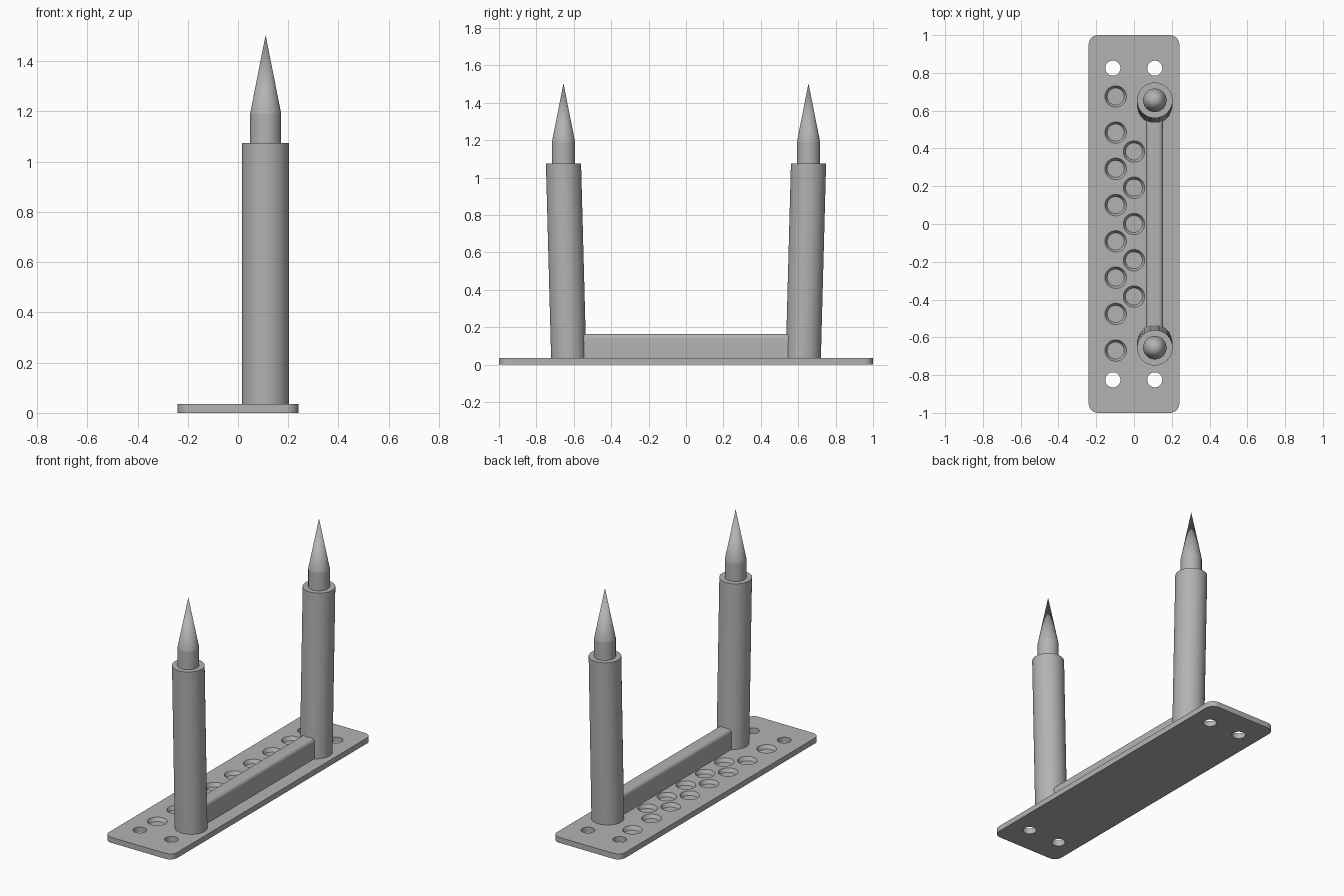
import bpy, bmesh, math
from mathutils import Matrix, Vector

cube = bpy.data.objects.get("Cube")
if cube:
    bpy.data.objects.remove(cube, do_unlink=True)

grey = bpy.data.materials.new("satin grey")
grey.use_nodes = True
grey.diffuse_color = (0.45, 0.45, 0.45, 1)
grey.node_tree.nodes["Principled BSDF"].inputs["Base Color"].default_value = (0.45, 0.45, 0.45, 1)

PLATE_TOP = 0.035
POST_X = 0.11


def finish(bm, name):
    """Turn a bmesh into an object with the grey material."""
    mesh = bpy.data.meshes.new(name)
    bm.to_mesh(mesh)
    bm.free()
    mesh.materials.append(grey)
    obj = bpy.data.objects.new(name, mesh)
    bpy.context.collection.objects.link(obj)
    return obj


def select(obj):
    bpy.ops.object.select_all(action='DESELECT')
    obj.select_set(True)
    bpy.context.view_layer.objects.active = obj


def smooth(obj):
    select(obj)
    bpy.ops.object.shade_smooth_by_angle(angle=math.radians(30))


def add_cone(bm, x, y, z0, z1, r0, r1, segments=48):
    """Cylinder or cone between two heights; returns its vertices."""
    return bmesh.ops.create_cone(
        bm, cap_ends=True, segments=segments, radius1=r0, radius2=r1, depth=z1 - z0,
        matrix=Matrix.Translation((x, y, (z0 + z1) / 2)))["verts"]


def add_box(bm, low, high):
    low, high = Vector(low), Vector(high)
    matrix = Matrix.Translation((low + high) / 2) @ Matrix.Diagonal((*(high - low), 1))
    bmesh.ops.create_cube(bm, size=1, matrix=matrix)


def round_edges(bm, rule, radius):
    edges = [e for e in bm.edges if rule(*(v.co for v in e.verts))]
    bmesh.ops.bevel(bm, geom=edges, offset=radius, segments=8, profile=0.5, affect='EDGES')


# Base plate with rounded corners
bm = bmesh.new()
add_box(bm, (-0.24, -1, 0), (0.24, 1, PLATE_TOP))
round_edges(bm, lambda a, b: abs(a.z - b.z) > 0.01, 0.05)
plate = finish(bm, "base_plate")

# Screw holes go through; tapered pockets stop above the underside
bm = bmesh.new()
for x in (-0.112, POST_X):
    for y in (-0.825, 0.825):
        add_cone(bm, x, y, -0.05, 0.1, 0.04, 0.04, 32)
pockets = [(-0.097, y) for y in (0.675, -0.67)]
pockets += [(-0.097, 0.484 - 0.192 * i) for i in range(6)]
pockets += [(0, 0.192 * i) for i in range(-2, 3)]
for x, y in pockets:
    add_cone(bm, x, y, 0.012, 0.058, 0.045, 0.069, 32)
cutter = finish(bm, "hole_cutter")
cutter.hide_render = True

cut = plate.modifiers.new("holes", 'BOOLEAN')
cut.operation = 'DIFFERENCE'
cut.solver = 'EXACT'
cut.object = cutter
select(plate)
bpy.ops.object.modifier_apply(modifier=cut.name)
bpy.data.objects.remove(cutter, do_unlink=True)
smooth(plate)

# Connecting bar with rounded top edges
bm = bmesh.new()
add_box(bm, (0.064, -0.62, PLATE_TOP - 0.005), (0.154, 0.62, 0.165))
round_edges(bm, lambda a, b: min(a.z, b.z) > 0.16 and abs(a.y - b.y) > 0.1, 0.025)
smooth(finish(bm, "connecting_bar"))

# Slightly outward-leaning posts, each with a pointed pin on top
for side, label in ((-1, "front"), (1, "back")):
    bm = bmesh.new()
    for v in add_cone(bm, POST_X, side * 0.655, PLATE_TOP - 0.005, 1.075, 0.094, 0.094):
        if v.co.z < 0.5:
            v.co.y -= side * 0.028
    smooth(finish(bm, label + "_post"))

    bm = bmesh.new()
    add_cone(bm, POST_X, side * 0.655, 1.07, 1.19, 0.062, 0.062)
    smooth(finish(bm, label + "_pin_shank"))

    bm = bmesh.new()
    add_cone(bm, POST_X, side * 0.655, 1.19, 1.505, 0.062, 0)
    smooth(finish(bm, label + "_pin_point"))
